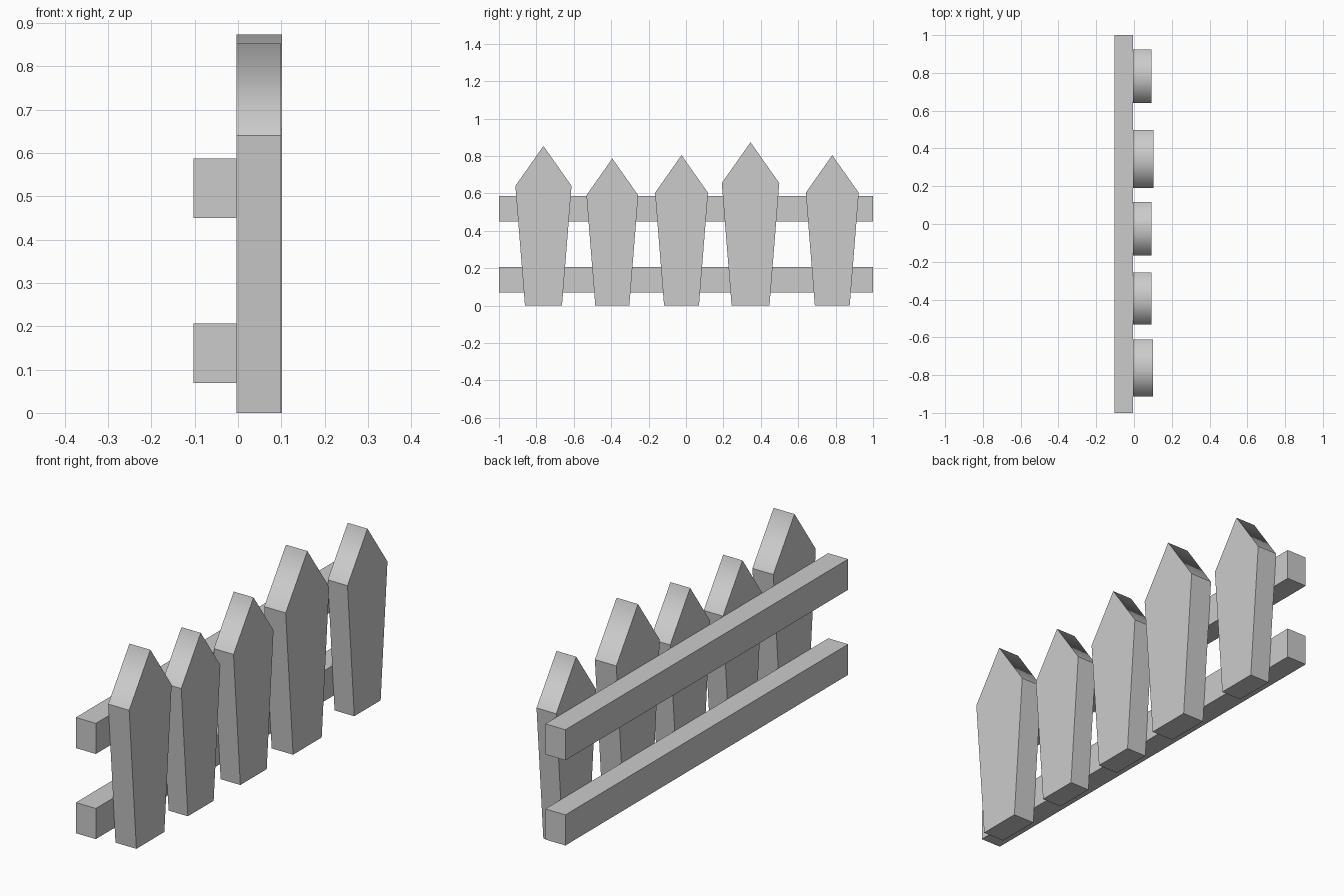
import bpy, bmesh

if "Cube" in bpy.data.objects:
    bpy.data.objects.remove(bpy.data.objects["Cube"])

BACK = -0.103   # rear of the rails
JOIN = -0.004   # plane where pickets meet rails


def make_object(name, bm):
    bmesh.ops.recalc_face_normals(bm, faces=bm.faces)
    mesh = bpy.data.meshes.new(name)
    bm.to_mesh(mesh)
    bm.free()
    obj = bpy.data.objects.new(name, mesh)
    bpy.context.collection.objects.link(obj)
    return obj


def extrude_profile(name, profile, x0, depth, smooth_top=False):
    """Extrude a (y, z) outline along +x."""
    bm = bmesh.new()
    face = bm.faces.new([bm.verts.new((x0, y, z)) for y, z in profile])
    ext = bmesh.ops.extrude_face_region(bm, geom=[face], use_keep_orig=True)
    verts = [e for e in ext["geom"] if isinstance(e, bmesh.types.BMVert)]
    bmesh.ops.translate(bm, verts=verts, vec=(depth, 0, 0))
    bm.normal_update()
    if smooth_top:
        # the two point slopes share a soft ridge
        apex = max(z for _, z in profile)
        for f in bm.faces:
            f.smooth = (abs(f.normal.x) < 0.5
                        and max(v.co.z for v in f.verts) > apex - 1e-4)
    return make_object(name, bm)


# Tapered pointed pickets: one shape scaled by height
pickets = [(-0.762, 0.853), (-0.394, 0.786), (-0.024, 0.804),
           (0.345, 0.873), (0.782, 0.804)]
for i, (y, h) in enumerate(pickets, 1):
    half = [(0.116, 0), (0.176, 0.75)]
    outline = half + [(0, 1)] + [(-a, b) for a, b in reversed(half)]
    extrude_profile(f"picket_{i}", [(y + a * h, b * h) for a, b in outline],
                    JOIN, 0.1215 * h, smooth_top=True)

# Horizontal rails behind the pickets
for name, z0, z1 in (("lower_rail", 0.069, 0.206), ("upper_rail", 0.45, 0.587)):
    extrude_profile(name, [(-1, z0), (1, z0), (1, z1), (-1, z1)],
                    BACK, JOIN - BACK)
